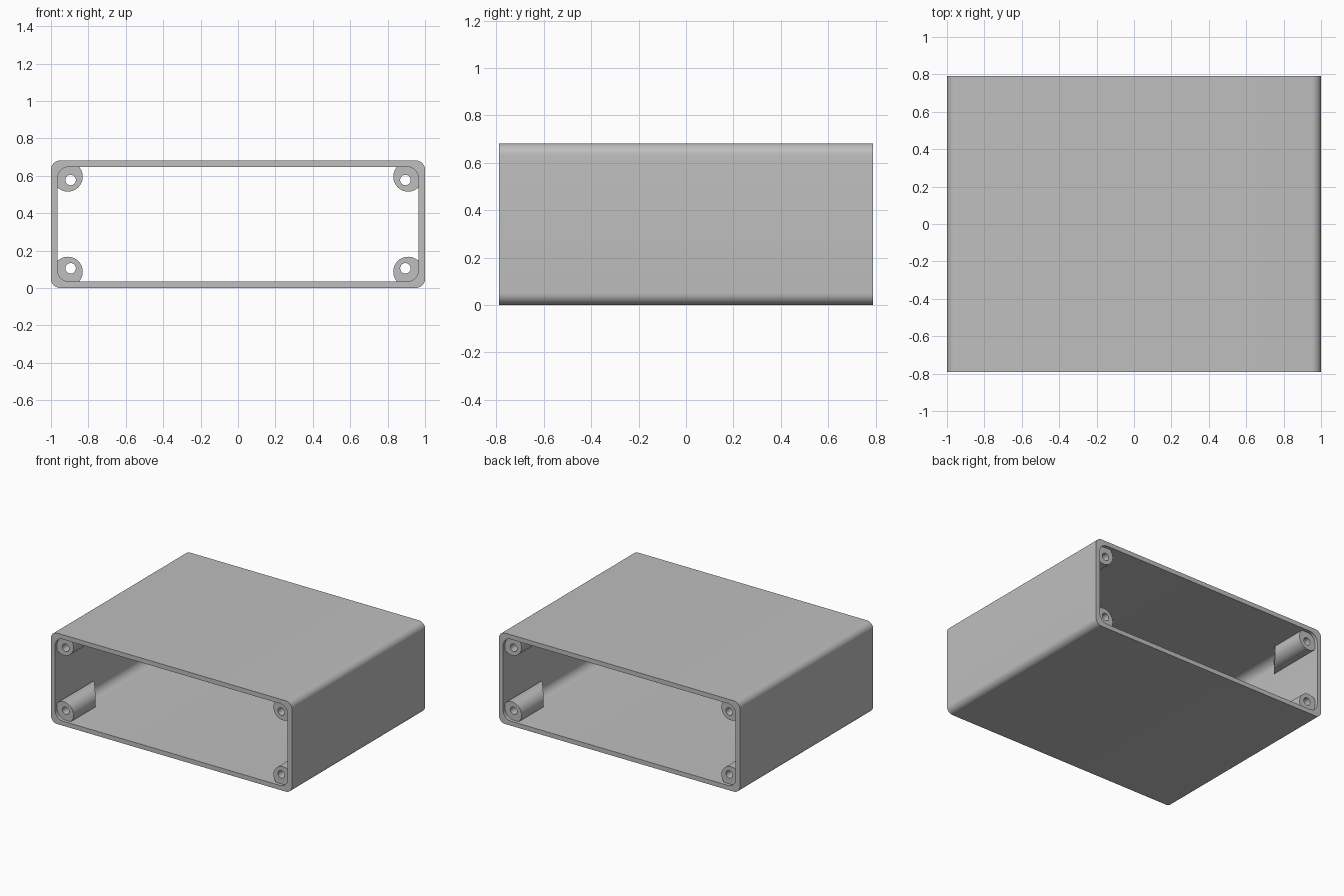
import bpy
import bmesh
from math import cos, sin, pi

cube = bpy.data.objects.get("Cube")
if cube:
    bpy.data.objects.remove(cube, do_unlink=True)

# Overall sizes
HALF_X, HALF_Y, HEIGHT, WALL = 1.0, 0.79, 0.682, 0.034
MID_Z = HEIGHT / 2

grey = bpy.data.materials.new("plain_grey")
colour = (0.52, 0.52, 0.52, 1)
grey.diffuse_color = colour
grey.use_nodes = True
grey.node_tree.nodes["Principled BSDF"].inputs["Base Color"].default_value = colour


def circle(cx, cz, radius, count=40):
    return [(cx + radius * cos(2 * pi * i / count), cz + radius * sin(2 * pi * i / count))
            for i in range(count)]


def rounded_rectangle(half_x, half_z, radius, steps=10):
    points = []
    for corner, (sx, sz) in enumerate([(1, 1), (-1, 1), (-1, -1), (1, -1)]):
        for i in range(steps + 1):
            a = pi / 2 * (corner + i / steps)
            points.append((sx * (half_x - radius) + radius * cos(a),
                           MID_Z + sz * (half_z - radius) + radius * sin(a)))
    return points


def tube(name, outer, inner, front, back):
    """Hollow body along y; front and back give y for each x."""
    bm = bmesh.new()
    loops = [[bm.verts.new((x, end(x), z)) for x, z in profile]
             for profile, end in ((outer, front), (inner, front), (inner, back), (outer, back))]
    for k in range(4):
        a, b = loops[k], loops[(k + 1) % 4]
        for i in range(len(a)):
            j = (i + 1) % len(a)
            bm.faces.new((a[i], a[j], b[j], b[i]))
    bmesh.ops.recalc_face_normals(bm, faces=bm.faces)
    mesh = bpy.data.meshes.new(name)
    bm.to_mesh(mesh)
    bm.free()
    mesh.materials.append(grey)
    obj = bpy.data.objects.new(name, mesh)
    bpy.context.collection.objects.link(obj)
    bpy.ops.object.select_all(action="DESELECT")
    obj.select_set(True)
    bpy.context.view_layer.objects.active = obj
    bpy.ops.object.shade_smooth_by_angle(angle=pi / 6)


# Open sleeve with rounded long edges
tube("enclosure_shell",
     rounded_rectangle(HALF_X, MID_Z, 0.05),
     rounded_rectangle(HALF_X - WALL, MID_Z - WALL, 0.065),
     lambda x: -HALF_Y, lambda x: HALF_Y)

# Screw bosses in every corner of both openings, with a slanted inner end
for sy, end_name in ((-1, "front"), (1, "back")):
    for sz, level in ((-1, "lower"), (1, "upper")):
        for sx, side in ((-1, "right"), (1, "left")):
            tube(f"{end_name}_{level}_{side}_screw_boss",
                 circle(sx * 0.91, MID_Z + sz * 0.254, 0.08),
                 circle(sx * 0.895, MID_Z + sz * 0.236, 0.028),
                 lambda x: sy * (HALF_Y - 0.025),
                 lambda x: sy * (HALF_Y - 0.457 + 1.25 * (HALF_X - WALL - abs(x))))
